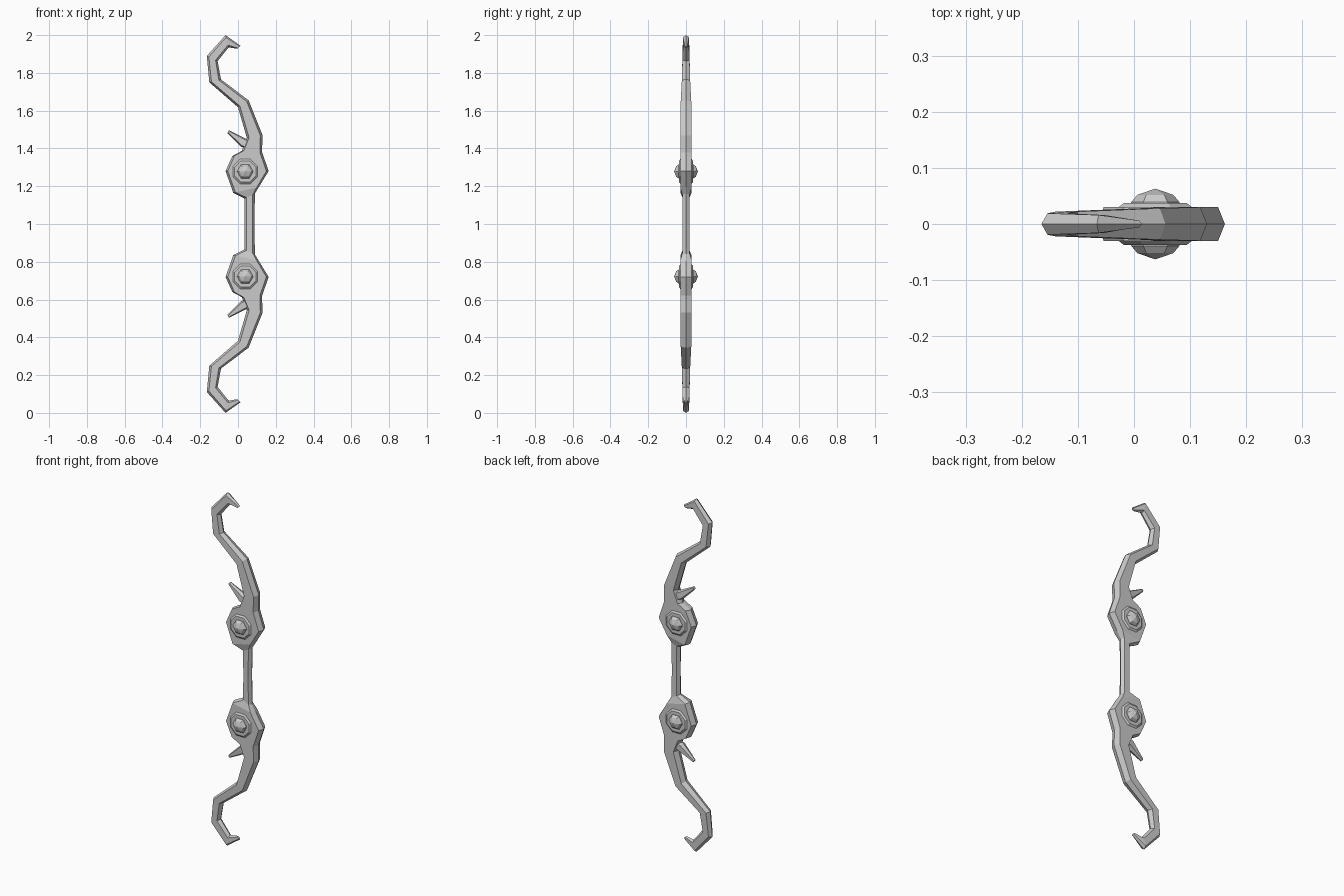
import bpy, bmesh
from math import cos, sin, tau
from mathutils import Vector

if "Cube" in bpy.data.objects:
    bpy.data.objects.remove(bpy.data.objects["Cube"])


def finish(bm, name, axes):
    bmesh.ops.recalc_face_normals(bm, faces=bm.faces)
    me = bpy.data.meshes.new(name)
    bm.to_mesh(me)
    bm.free()
    ob = bpy.data.objects.new(name, me)
    bpy.context.collection.objects.link(ob)
    ob.location.z = 1.0
    m = ob.modifiers.new("Mirror", 'MIRROR')
    m.use_axis = axes
    return ob


def bridge(bm, rings):
    for a, b in zip(rings, rings[1:]):
        n = len(a)
        for i in range(n):
            j = (i + 1) % n
            bm.faces.new((a[i], a[j], b[j], b[i]))


def loft(name, sections, bevel):
    # six-sided sections: ridge on each edge, bevelled flat front and back
    bm = bmesh.new()
    rings = []
    for lx, lz, rx, rz, t in sections:
        L, R = Vector((lx, 0, lz - 1)), Vector((rx, 0, rz - 1))
        d = (R - L).normalized() * min(bevel, (R - L).length * 0.25)
        y = Vector((0, t, 0))
        pts = (L, L + d - y, R - d - y, R, R - d + y, L + d + y)
        rings.append([bm.verts.new(p) for p in pts])
    bridge(bm, rings)
    bm.faces.new(rings[-1])
    return finish(bm, name, (False, False, True))


def stud(name, cx, cz, sides, turn, profile):
    # turned shape facing the front, mirrored to the back and the lower limb
    bm = bmesh.new()
    rings = []
    for r, y in profile:
        rings.append([bm.verts.new((cx + r * cos(tau * (i + turn) / sides), -y,
                                    cz - 1 + r * sin(tau * (i + turn) / sides)))
                      for i in range(sides)])
    bridge(bm, rings)
    bm.faces.new(rings[-1])
    bmesh.ops.remove_doubles(bm, verts=bm.verts, dist=0.0002)
    return finish(bm, name, (False, True, True))


# Grip and limb: left x, left z, right x, right z, half thickness
loft("bow_limbs", [
    (0.034, 1.0, 0.088, 1.0, 0.018),
    (0.034, 1.135, 0.089, 1.16, 0.019),
    (-0.025, 1.165, 0.110, 1.195, 0.030),
    (-0.066, 1.28, 0.162, 1.28, 0.030),
    (-0.030, 1.36, 0.128, 1.38, 0.030),
    (0.020, 1.387, 0.128, 1.405, 0.030),
    (0.047, 1.455, 0.130, 1.47, 0.030),
    (0.0, 1.618, 0.056, 1.655, 0.028),
    (-0.152, 1.75, -0.090, 1.765, 0.022),
    (-0.165, 1.89, -0.108, 1.862, 0.019),
    (-0.066, 2.0, -0.050, 1.935, 0.016),
    (0.014, 1.943, -0.004, 1.928, 0.006),
], 0.012)

# Thorns inside the curve
loft("thorns", [
    (0.055, 1.395, 0.075, 1.44, 0.024),
    (0.018, 1.408, 0.042, 1.452, 0.020),
    (-0.056, 1.482, -0.048, 1.497, 0.008),
], 0.008)

# Raised plates and hexagonal studs
stud("boss_plates", 0.038, 1.278, 8, 0.5,
     [(0.075, 0.027), (0.061, 0.037)])
stud("hex_studs", 0.038, 1.278, 6, 0,
     [(0.043, 0.027), (0.043, 0.039), (0.032, 0.052), (0.0001, 0.063)])
